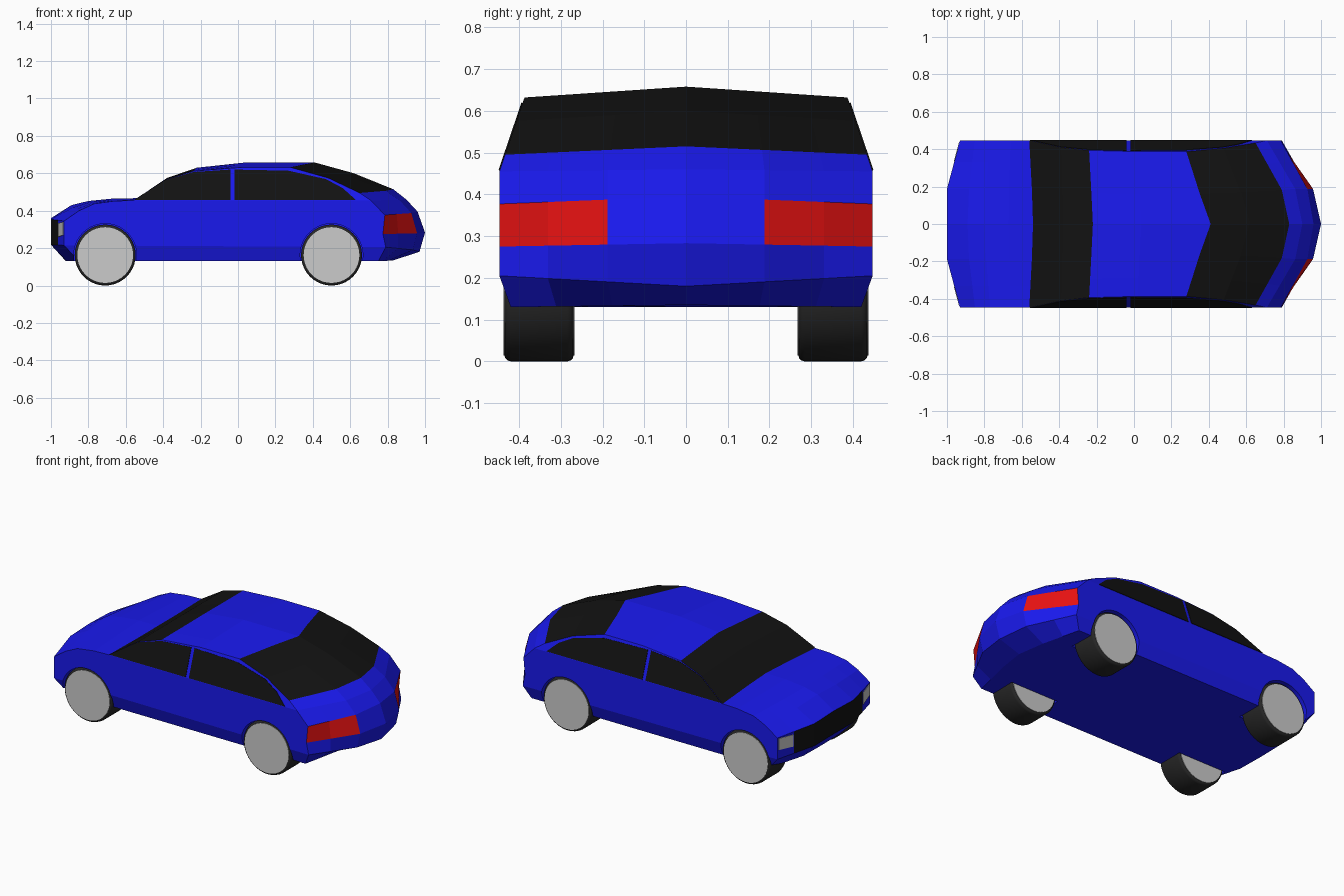
import bpy, bmesh, math
from mathutils import Vector

if "Cube" in bpy.data.objects:
    bpy.data.objects.remove(bpy.data.objects["Cube"])


def material(name, rgb):
    m = bpy.data.materials.new(name)
    m.diffuse_color = (*rgb, 1)
    m.use_nodes = True
    m.node_tree.nodes["Principled BSDF"].inputs["Base Color"].default_value = m.diffuse_color
    return m


BLUE = material("blue_paint", (0.01, 0.01, 0.85))
BLACK = material("dark_glass", (0.006, 0.006, 0.006))
RED = material("red_lens", (0.8, 0.006, 0.006))
RUBBER = material("rubber", (0.02, 0.02, 0.02))


def to_object(name, bm, mats=()):
    bmesh.ops.recalc_face_normals(bm, faces=bm.faces)
    me = bpy.data.meshes.new(name)
    bm.to_mesh(me)
    bm.free()
    for m in mats:
        me.materials.append(m)
    ob = bpy.data.objects.new(name, me)
    bpy.context.collection.objects.link(ob)
    return ob


def side_y(z):
    """Half width of the car's flank: leans in above the belt line and under the sill."""
    if z < 0.15:
        return 0.42
    return 0.447 - 0.34 * max(0, z - 0.455)


# Lengthwise profile: centre x, z, edge x, z, and how far the bulge reaches at mid width
PROFILE = [
    (-.92, .13, -.85, .13, .95), (-1, .22, -.93, .215, 1), (-1, .36, -.93, .345, 1),
    (-.89, .43, -.85, .40, .8), (-.80, .452, -.77, .437, .7), (-.67, .465, -.66, .452, .7),
    (-.54, .467, -.56, .455, .7), (-.38, .575, -.39, .565, .6), (-.22, .63, -.24, .612, .6),
    (.04, .658, .02, .632, .55), (.41, .658, .28, .632, .55), (.62, .60, .48, .576, .65),
    (.83, .515, .65, .495, .78), (.90, .46, .71, .455, .8), (.96, .395, .785, .377, .81),
    (1, .283, .775, .275, .81), (.97, .18, .79, .205, .81), (.83, .135, .75, .13, .7)]
COLS = [-1, -.74, -.42, 0, .42, .74, 1]


def skin(row, t):
    xc, zc, xe, ze, f = PROFILE[row]
    a = abs(t)
    w = 1 + (f - 1) * a / .42 if a <= .42 else f * (1 - a) / .58
    return Vector((xe + (xc - xe) * w, side_y(ze) * t, ze + (zc - ze) * (1 - a)))


# Body shell, lofted across its width
bm = bmesh.new()
grid = [[bm.verts.new(skin(r, t)) for t in COLS] for r in range(len(PROFILE))]
n = len(grid)
for r in range(n):
    for c in range(6):
        s = (r + 1) % n
        f = bm.faces.new((grid[r][c], grid[s][c], grid[s][c + 1], grid[r][c + 1]))
        if r in (6, 7, 10, 11) or (r == 1 and 0 < c < 5):
            f.material_index = 1        # windscreen, rear window, grille
        elif r == 14 and c not in (2, 3):
            f.material_index = 2        # tail lights
for c in (0, 6):                        # cabin side, door side, sill
    for rows in (range(6, 14), [1, 2, 3, 4, 5, 6, 13, 14, 15, 16], [0, 1, 16, 17]):
        bm.faces.new([grid[r][c] for r in rows])
body = to_object("car_body", bm, (BLUE, BLACK, RED))


def cylinder(name, x, y, z, radius, width, mat=None, bevel=0):
    bm = bmesh.new()
    bmesh.ops.create_cone(bm, cap_ends=True, segments=40, radius1=radius,
                          radius2=radius, depth=width)
    if bevel:
        rim = [e for e in bm.edges if abs(e.verts[0].co.z - e.verts[1].co.z) < 1e-5]
        bmesh.ops.bevel(bm, geom=rim, offset=bevel, segments=3, affect='EDGES', profile=.5)
    ob = to_object(name, bm, (mat,) if mat else ())
    ob.location = (x, y, z)
    ob.rotation_euler.x = math.pi / 2
    for p in ob.data.polygons:
        p.use_smooth = len(p.vertices) == 4
    ob.select_set(True)
    bpy.context.view_layer.objects.active = ob
    bpy.ops.object.shade_smooth_by_angle(angle=math.radians(35))
    ob.select_set(False)
    return ob


# Wheels and wheel arches
for end, x in (("front", -.71), ("rear", .5)):
    for side, s in (("right", -1), ("left", 1)):
        tag = f"{end}_{side}"
        cylinder(f"{tag}_tyre", x, s * .352, .163, .163, .166, RUBBER, .015)
        cylinder(f"{tag}_rim", x, s * .352, .163, .149, .17)
        cutter = cylinder(f"{tag}_arch_cutter", x, s * .41, .163, .168, .3)
        cutter.hide_render = True
        cutter.hide_set(True)
        mod = body.modifiers.new("wheel_arch", 'BOOLEAN')
        mod.operation = 'DIFFERENCE'
        mod.solver = 'EXACT'
        mod.object = cutter


def panel(name, points, mat=None):
    bm = bmesh.new()
    bm.faces.new([bm.verts.new(p) for p in points])
    ob = to_object(name, bm, (mat,) if mat else ())
    mod = ob.modifiers.new("thickness", 'SOLIDIFY')
    mod.thickness = .006
    mod.offset = 0


# Side windows and headlights
FRONT_WINDOW = [(-.555, .457), (-.39, .563), (-.24, .606), (-.04, .619), (-.04, .457)]
REAR_WINDOW = [(-.018, .457), (-.018, .619), (.27, .613), (.47, .568), (.56, .52), (.63, .457)]
for side, s in (("right", -1), ("left", 1)):
    for name, outline in (("front", FRONT_WINDOW), ("rear", REAR_WINDOW)):
        panel(f"{name}_{side}_window", [(x, s * side_y(z), z) for x, z in outline], BLACK)
    panel(f"{side}_headlight", [skin(1, s * t).lerp(skin(2, s * t), v)
                                for t, v in ((.75, .33), (.98, .42), (.98, .96), (.75, .88))])
